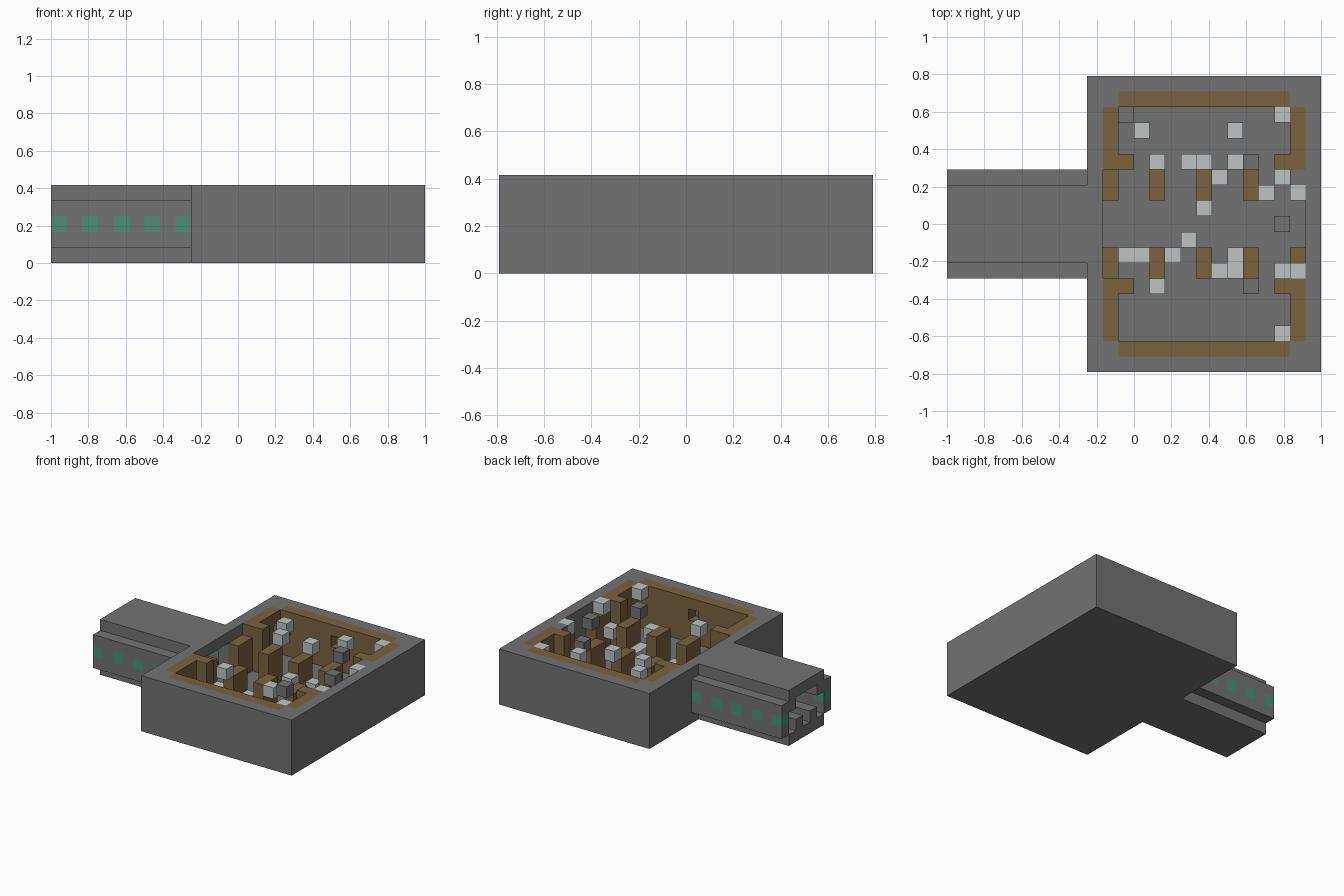
import bpy
import bmesh

cube = bpy.data.objects.get("Cube")
if cube:
    bpy.data.objects.remove(cube)

U = 1 / 12            # one block
Y0 = -19 / 24         # back-to-front offset of block row 0


def material(name, rgb):
    m = bpy.data.materials.new(name)
    m.use_nodes = True
    m.diffuse_color = (*rgb, 1)
    m.node_tree.nodes["Principled BSDF"].inputs["Base Color"].default_value = (*rgb, 1)
    return m


stone = material("grey stone", (0.17, 0.17, 0.17))
wood = material("brown wood", (0.195, 0.125, 0.05))
pale = material("pale rubble", (0.51, 0.54, 0.54))
teal = material("teal lamp", (0.07, 0.28, 0.19))


def part(name, mat, boxes):
    """One object made of boxes given as block ranges (x0, x1, y0, y1, z0, z1)."""
    bm = bmesh.new()
    for x0, x1, y0, y1, z0, z1 in boxes:
        verts = bmesh.ops.create_cube(bm, size=1)["verts"]
        for v in verts:
            v.co.x = -1 + U * (x1 if v.co.x > 0 else x0)
            v.co.y = Y0 + U * (y1 if v.co.y > 0 else y0)
            v.co.z = U * (z1 if v.co.z > 0 else z0)
    me = bpy.data.meshes.new(name)
    bm.to_mesh(me)
    bm.free()
    me.materials.append(mat)
    ob = bpy.data.objects.new(name, me)
    bpy.context.collection.objects.link(ob)
    return ob


def mirrored(boxes):
    """Add the copy of each box across the middle of the depth."""
    return boxes + [(a, b, 19 - d, 19 - c, e, f) for a, b, c, d, e, f in boxes]


def block(x, y, z):
    return (x, x + 1, y, y + 1, z, z + 1)


# Room shell
part("room_floor", stone, [(9, 24, 0, 19, 0, 1)])
part("room_outer_walls", stone,
     mirrored([(9, 24, 0, 1, 1, 5), (9, 10, 1, 8, 1, 5)])
     + [(23, 24, 1, 18, 1, 5), (9, 10, 8, 11, 4, 5)])
part("corner_posts", stone, mirrored([(10, 11, 1, 2, 1, 5), (22, 23, 1, 2, 1, 5)]))

# Timber lining, with a small niche in the middle of each long wall
part("timber_lining", wood, mirrored([
    (11, 16, 1, 2, 1, 5), (17, 22, 1, 2, 1, 5),
    (16, 17, 1, 2, 1, 3), (16, 17, 1, 2, 4, 5),
    (10, 11, 2, 6, 1, 5), (22, 23, 2, 6, 1, 5),
    (11, 12, 5, 6, 1, 5), (21, 22, 5, 6, 1, 5)]))
part("timber_pillars", wood,
     mirrored([(x, x + 1, 6, 8, 1, 4) for x in (10, 13, 16, 19, 22)]))

# Loose blocks near the rim and on the floor
high = [(12, 15), (18, 15), (21, 16), (13, 13), (16, 13), (22, 11),
        (13, 5), (22, 6), (21, 2)]
low = [(15, 13), (18, 13), (17, 12), (21, 12), (20, 11), (15, 8),
       (11, 7), (12, 7), (14, 7), (18, 7), (18, 6)]
part("high_rubble", pale, [block(x, y, 4) for x, y in high])
part("middle_rubble", pale, [block(17, 6, 3), block(21, 6, 2), block(16, 10, 2)])
part("floor_rubble", pale, [block(x, y, 1) for x, y in low])
part("stone_rubble", stone,
     [block(x, y, 4) for x, y in ((19, 13), (21, 9), (19, 5), (22, 12))]
     + [block(11, 16, 3)])

# Entrance passage
part("passage_floor", stone, [(0, 9, 7, 12, 0, 1)])
part("passage_roof", stone, [(0, 9, 7, 12, 4, 5)])
part("passage_rails", stone, mirrored([(0, 9, 8, 9, 1, 2)]))
part("passage_walls", stone, mirrored(
    [(0, 9, 6, 7, 1, 2), (0, 9, 6, 7, 3, 4), (0, 9, 7, 8, 3, 4)]
    + [block(x, 6, 2) for x in range(1, 9, 2)]))
part("passage_lamps", teal, mirrored([block(x, 6, 2) for x in range(0, 9, 2)]))
